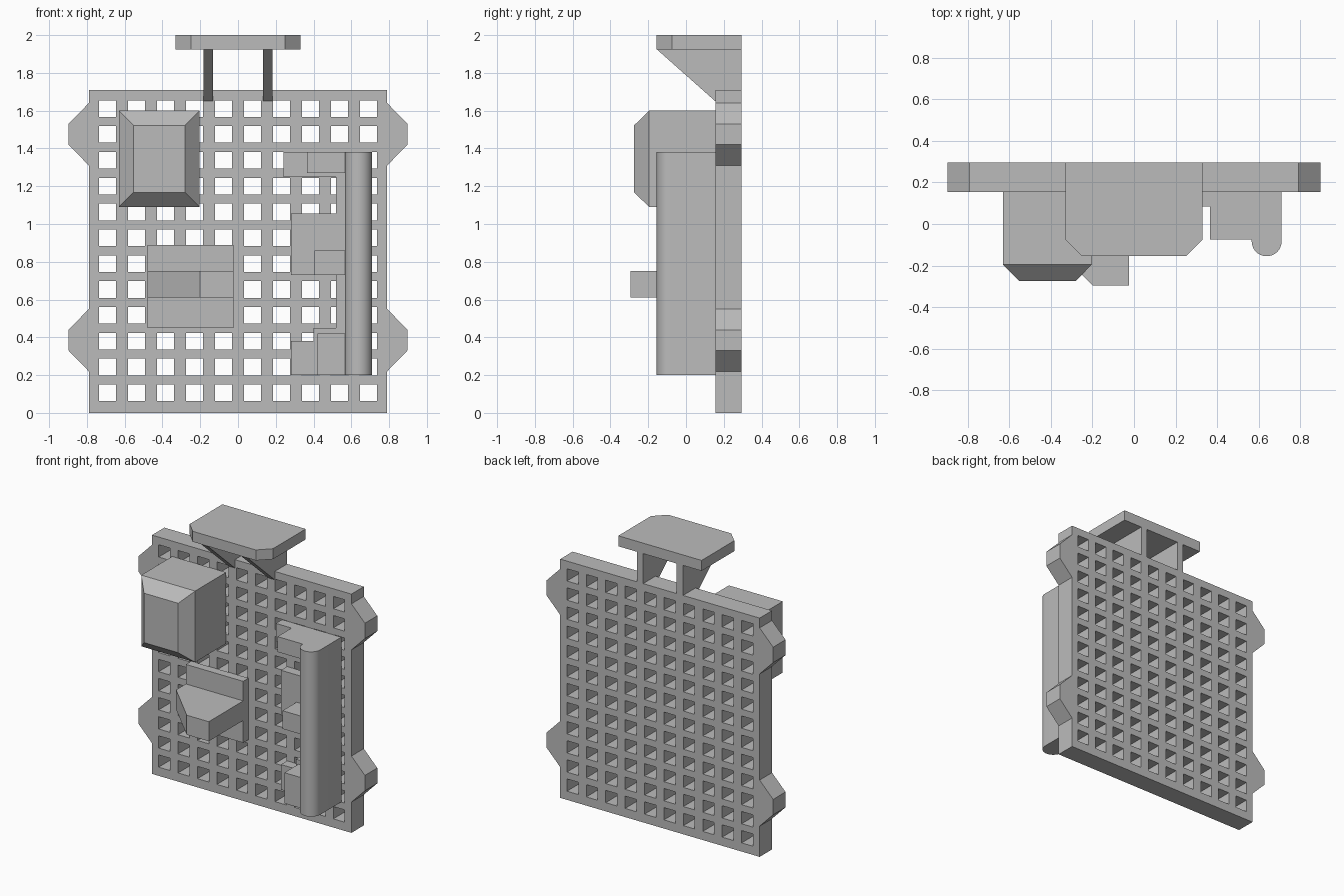
import bpy
import bmesh
from mathutils import Vector
from math import cos, sin, pi

cube = bpy.data.objects.get("Cube")
if cube:
    bpy.data.objects.remove(cube, do_unlink=True)

grey = bpy.data.materials.new("plain grey")
grey.use_nodes = True
tone = (0.5, 0.5, 0.5, 1)
grey.diffuse_color = tone
grey.node_tree.nodes["Principled BSDF"].inputs["Base Color"].default_value = tone

BACK, FACE = 0.295, 0.155      # rear and front of the lattice panel


def finish(name, bm):
    bmesh.ops.recalc_face_normals(bm, faces=bm.faces)
    mesh = bpy.data.meshes.new(name)
    bm.to_mesh(mesh)
    bm.free()
    mesh.materials.append(grey)
    obj = bpy.data.objects.new(name, mesh)
    bpy.context.collection.objects.link(obj)
    return obj


def prism(name, points, axis, low, high):
    """Extrude a flat outline along x, y or z from low to high."""
    place = {"x": lambda a, b: (low, a, b),
             "y": lambda a, b: (a, low, b),
             "z": lambda a, b: (a, b, low)}[axis]
    bm = bmesh.new()
    face = bm.faces.new([bm.verts.new(place(a, b)) for a, b in points])
    out = bmesh.ops.extrude_face_region(bm, geom=[face])
    move = Vector([(high - low) * (axis == k) for k in "xyz"])
    bmesh.ops.translate(bm, vec=move, verts=[v for v in out["geom"] if isinstance(v, bmesh.types.BMVert)])
    return finish(name, bm)


def box(name, x0, x1, y0, y1, z0, z1):
    return prism(name, [(x0, y0), (x1, y0), (x1, y1), (x0, y1)], "z", z0, z1)


# Lattice panel: a grid sheet with every odd cell left open, then thickened
def stops(first, last, count, size, low, high):
    step = (last - first) / (count - 1)
    lines = [low]
    for i in range(count):
        lines += [first + i * step - size / 2, first + i * step + size / 2]
    return lines + [high]


xs = stops(-0.692, 0.692, 10, 0.09, -0.79, 0.79)
zs = stops(0.106, 1.611, 12, 0.088, 0, 1.71)
bm = bmesh.new()
grid = [[bm.verts.new((x, FACE, z)) for z in zs] for x in xs]
for i in range(len(xs) - 1):
    for j in range(len(zs) - 1):
        if not (i % 2 and j % 2):
            bm.faces.new((grid[i][j], grid[i + 1][j], grid[i + 1][j + 1], grid[i][j + 1]))
out = bmesh.ops.extrude_face_region(bm, geom=bm.faces[:])
bmesh.ops.translate(bm, vec=(0, BACK - FACE, 0),
                    verts=[v for v in out["geom"] if isinstance(v, bmesh.types.BMVert)])
finish("lattice_panel", bm)

# Side tabs and shelf brackets, on both sides
for side, s in (("left", 1), ("right", -1)):
    for level, z in (("lower", 0.22), ("upper", 1.31)):
        prism(f"{level}_tab_{side}", [(s * 0.79, z), (s * 0.897, z + 0.11),
              (s * 0.897, z + 0.22), (s * 0.79, z + 0.33)], "y", FACE, BACK)
    prism(f"shelf_bracket_{side}", [(-0.155, 1.925), (BACK, 1.925), (BACK, 1.65), (FACE, 1.65)],
          "x", s * 0.158 - 0.025, s * 0.158 + 0.025)

# Top shelf with clipped front corners
prism("top_shelf", [(-0.33, BACK), (-0.33, -0.075), (-0.25, -0.155), (0.25, -0.155),
                    (0.33, -0.075), (0.33, BACK)], "z", 1.925, 2)

# Bevelled housing
bm = bmesh.new()
rings = []
for y, inset in ((FACE, 0), (-0.195, 0), (-0.275, 0.078)):
    x0, x1, z0, z1 = -0.63 + inset, -0.203 - inset, 1.09 + inset, 1.6 - inset
    rings.append([bm.verts.new(p) for p in ((x0, y, z0), (x1, y, z0), (x1, y, z1), (x0, y, z1))])
for a, b in zip(rings, rings[1:]):
    for i in range(4):
        k = (i + 1) % 4
        bm.faces.new((a[i], a[k], b[k], b[i]))
bm.faces.new(rings[0])
bm.faces.new(rings[-1])
finish("bevelled_housing", bm)

# Small bracket: wall plate and clipped ledge
box("ledge_plate", -0.48, -0.025, 0.095, FACE, 0.45, 0.89)
prism("ledge", [(-0.48, FACE), (-0.48, -0.015), (-0.2, -0.295), (-0.025, -0.295),
                (-0.025, FACE)], "z", 0.61, 0.75)

# Upright column with a rounded front
arc = [(0.638 + 0.072 * cos(pi + pi * i / 20), -0.083 + 0.072 * sin(pi + pi * i / 20)) for i in range(21)]
column = prism("column", [(0.566, FACE)] + arc + [(0.71, FACE)], "z", 0.2, 1.38)
bpy.context.view_layer.objects.active = column
column.select_set(True)
bpy.ops.object.shade_smooth_by_angle()

# Flat mounting plate beside the column, and the blocks standing on it
prism("column_mount", [(0.57, 0.2), (0.28, 0.2), (0.28, 0.38), (0.4, 0.38), (0.4, 0.45), (0.52, 0.45),
                       (0.52, 0.73), (0.28, 0.73), (0.28, 1.055), (0.52, 1.055), (0.52, 1.25),
                       (0.24, 1.25), (0.24, 1.38), (0.57, 1.38)], "y", 0.085, FACE)
for name, x, z0, z1 in (("lower", 0.42, 0.2, 0.42), ("middle", 0.405, 0.73, 0.86), ("upper", 0.365, 1.27, 1.38)):
    box(f"{name}_mount_block", x, 0.57, -0.075, 0.085, z0, z1)
